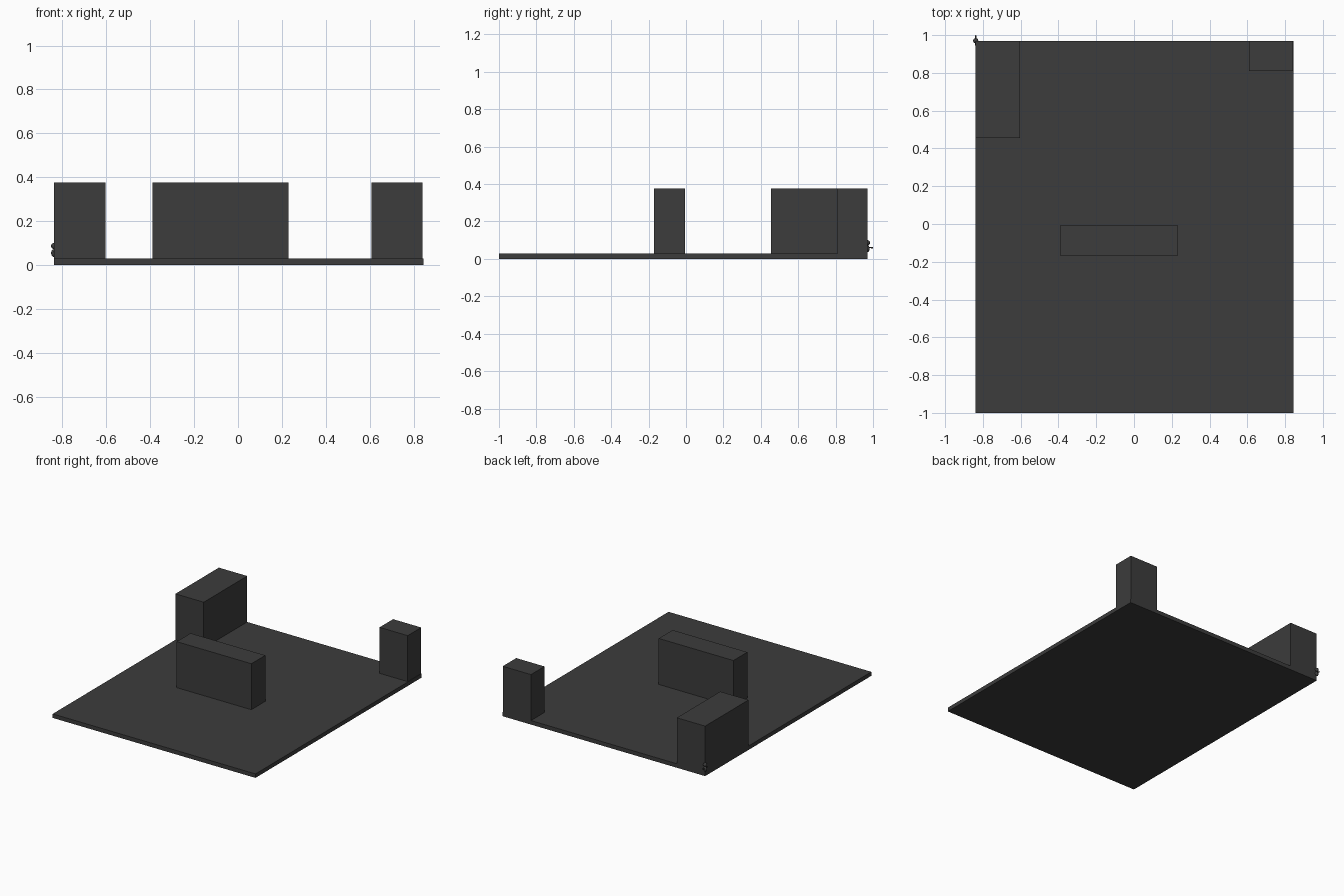
import bpy
from mathutils import Vector

cube = bpy.data.objects.get("Cube")
if cube:
    bpy.data.objects.remove(cube, do_unlink=True)

# Single dark grey finish
grey = bpy.data.materials.new("dark_grey")
grey.use_nodes = True
colour = (0.045, 0.045, 0.045, 1)
grey.diffuse_color = colour
grey.node_tree.nodes["Principled BSDF"].inputs["Base Color"].default_value = colour


def finish(name):
    obj = bpy.context.object
    obj.name = name
    obj.data.materials.append(grey)
    return obj


def box(name, low, high):
    low, high = Vector(low), Vector(high)
    bpy.ops.mesh.primitive_cube_add(size=1, location=(low + high) / 2)
    obj = finish(name)
    for v in obj.data.vertices:
        v.co *= high - low


def ball(name, location, radii):
    bpy.ops.mesh.primitive_uv_sphere_add(segments=12, ring_count=8, radius=1, location=location)
    obj = finish(name)
    for v in obj.data.vertices:
        v.co *= Vector(radii)
    bpy.ops.object.shade_smooth()


# Floor slab and the three upright blocks
FLOOR, TOP = 0.03, 0.375
WEST, EAST, BACK = -0.838, 0.845, 0.97
box("floor_slab", (WEST, -1, 0), (EAST, BACK, FLOOR))
box("centre_block", (-0.39, -0.17, FLOOR), (0.23, -0.005, TOP))
box("back_right_block", (WEST, 0.455, FLOOR), (-0.603, BACK, TOP))
box("back_left_block", (0.608, 0.81, FLOOR), (0.842, BACK, TOP))

# Tiny fixture on the back right corner
ball("fixture_upper", (WEST, BACK, 0.086), (0.014, 0.014, 0.014))
ball("fixture_lower", (WEST, BACK, 0.054), (0.014, 0.012, 0.018))
ball("fixture_tip", (WEST, 0.994, 0.06), (0.005, 0.006, 0.005))
box("fixture_rod", (WEST - 0.003, 0.945, 0.057), (WEST + 0.003, 0.994, 0.063))
